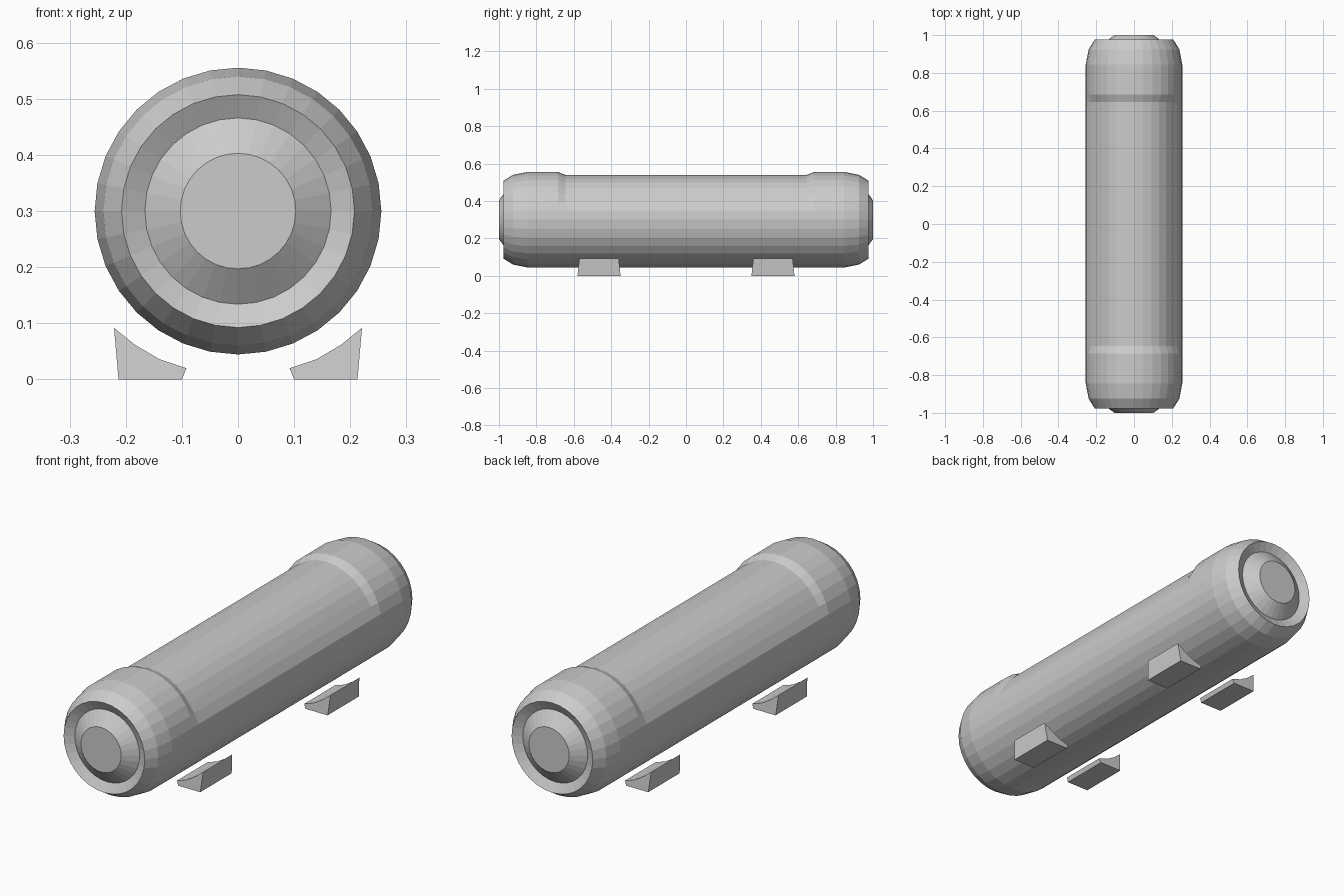
import bpy, bmesh, math

if "Cube" in bpy.data.objects:
    bpy.data.objects.remove(bpy.data.objects["Cube"])

N = 32          # sides of the tank
ZC = 0.3        # height of the tank axis


def add_object(name, bm):
    bmesh.ops.recalc_face_normals(bm, faces=bm.faces)
    me = bpy.data.meshes.new(name)
    bm.to_mesh(me)
    bm.free()
    ob = bpy.data.objects.new(name, me)
    bpy.context.collection.objects.link(ob)
    return ob


def loft(name, rings):
    """Bridge equal-length rings of points and cap both ends."""
    bm = bmesh.new()
    loops = [[bm.verts.new(p) for p in ring] for ring in rings]
    for a, b in zip(loops, loops[1:]):
        n = len(a)
        for i in range(n):
            j = (i + 1) % n
            bm.faces.new((a[i], a[j], b[j], b[i]))
    bm.faces.new(loops[0])
    bm.faces.new(loops[-1])
    return add_object(name, bm)


def ring(y, r, recess=0.0):
    """Circle around the tank axis; the recess only lowers the upper part."""
    pts = []
    for i in range(N):
        k = i if i <= N // 2 else N - i          # steps away from the top
        depth = recess if k <= 5 else recess * 0.6 if k == 6 else 0.0
        a = 2 * math.pi * i / N
        pts.append(((r - depth) * math.sin(a), y, ZC + (r - depth) * math.cos(a)))
    return pts


# Tank: domed cap profile (y, radius, recess), mirrored to both ends
half = [(1.0, 0.103, 0), (0.955, 0.166, 0), (0.977, 0.2075, 0),
        (0.925, 0.240, 0), (0.845, 0.2555, 0), (0.685, 0.2555, 0),
        (0.645, 0.2555, 0.016)]
profile = [(-y, r, d) for y, r, d in half] + half[::-1]
loft("tank", [ring(*p) for p in profile])

# Feet: saddle blocks, slightly tapered towards the top
foot = [(0.221, 0.092), (0.213, 0.0), (0.100, 0.0),
        (0.092, 0.020), (0.140, 0.036), (0.184, 0.062)]
for sx, side in ((-1, "left"), (1, "right")):
    for yc, end in ((-0.465, "front"), (0.465, "back")):
        rings = [[(sx * x, yc + s * (0.115 - 0.11 * z), z) for x, z in foot]
                 for s in (-1, 1)]
        loft(f"foot_{end}_{side}", rings)
